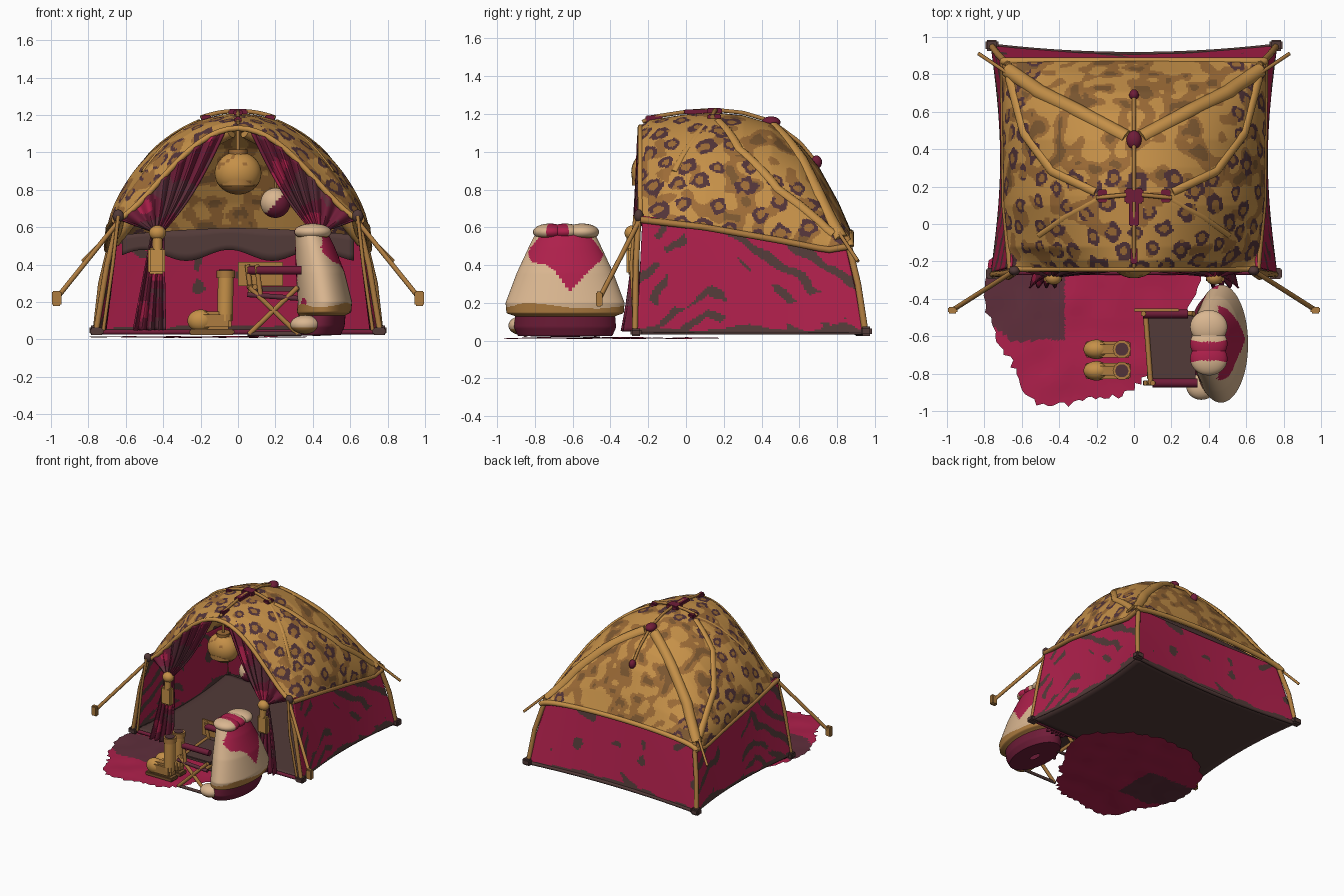
import bpy, bmesh, math, random
from mathutils import Vector, noise, kdtree

random.seed(4)
if "Cube" in bpy.data.objects:
    bpy.data.objects.remove(bpy.data.objects["Cube"])


def material(name, *rgb):
    m = bpy.data.materials.new(name)
    m.use_nodes = True
    m.diffuse_color = (*rgb, 1)
    m.node_tree.nodes["Principled BSDF"].inputs["Base Color"].default_value = (*rgb, 1)
    return m


GOLD = material("gold", 0.56, 0.28, 0.065)
TAN = material("camo brown", 0.34, 0.15, 0.038)
BROWN = material("deep camo brown", 0.2, 0.095, 0.03)
SPOT = material("spot brown", 0.085, 0.034, 0.04)
PINK = material("magenta", 0.42, 0.014, 0.07)
WINE = material("deep magenta", 0.16, 0.012, 0.04)
PLUM = material("plum", 0.115, 0.028, 0.045)
CREAM = material("cream", 0.7, 0.47, 0.28)
DARK = material("charcoal brown", 0.085, 0.043, 0.04)
WOOD = material("wood", 0.42, 0.2, 0.05)


def finish(name, mesh, mats, rule=None, solid=0):
    ob = bpy.data.objects.new(name, mesh)
    bpy.context.collection.objects.link(ob)
    for m in mats:
        mesh.materials.append(m)
    for p in mesh.polygons:
        p.use_smooth = True
        if rule:
            p.material_index = mats.index(rule(p.center))
    if solid:
        mod = ob.modifiers.new("thickness", "SOLIDIFY")
        mod.thickness = solid
        mod.offset = 0
    bpy.context.view_layer.objects.active = ob
    ob.select_set(True)
    bpy.ops.object.shade_smooth_by_angle(angle=0.8)
    ob.select_set(False)


def grid(name, fn, nu, nv, mats, rule=None, solid=0):
    verts = [fn(i / nu, j / nv) for j in range(nv + 1) for i in range(nu + 1)]
    w = nu + 1
    faces = [(j * w + i, j * w + i + 1, (j + 1) * w + i + 1, (j + 1) * w + i)
             for j in range(nv) for i in range(nu)]
    mesh = bpy.data.meshes.new(name)
    mesh.from_pydata(verts, [], faces)
    finish(name, mesh, mats, rule, solid)


def solid_part(name, loc, size, mats, rule=None, block=False):
    bm = bmesh.new()
    if block:
        bmesh.ops.create_cube(bm, size=1)
    else:
        bmesh.ops.create_uvsphere(bm, u_segments=28, v_segments=18, radius=1)
    for v in bm.verts:
        v.co = Vector(a * b + c for a, b, c in zip(v.co, size, loc))
    if block:
        bmesh.ops.bevel(bm, geom=bm.edges[:], offset=min(size) * 0.2, segments=2, affect="EDGES")
    mesh = bpy.data.meshes.new(name)
    bm.to_mesh(mesh)
    finish(name, mesh, mats, rule)


def ball(name, loc, size, *mats, rule=None):
    solid_part(name, loc, size, list(mats), rule)


def box(name, loc, size, mat):
    solid_part(name, loc, size, [mat], block=True)


def tube(name, pts, r, mat):
    cu = bpy.data.curves.new(name, "CURVE")
    cu.dimensions = "3D"
    cu.bevel_depth = r
    cu.bevel_resolution = 3
    cu.use_fill_caps = True
    sp = cu.splines.new("POLY")
    sp.points.add(len(pts) - 1)
    for p, co in zip(sp.points, pts):
        p.co = (*co, 1)
    cu.materials.append(mat)
    bpy.context.collection.objects.link(bpy.data.objects.new(name, cu))


def table(keys, x):
    for (a, p), (b, q) in zip(keys, keys[1:]):
        if x <= b:
            return p + (q - p) * max(0, (x - a) / (b - a))
    return keys[-1][1]


# Canopy shape: height over the plan
RIDGE = [(-.24, 1.13), (-.19, 1.16), (0, 1.19), (.15, 1.2), (.3, 1.185), (.45, 1.14),
         (.6, 1.03), (.7, .91), (.8, .73), (.87, .57)]
HEM = [(-.24, .64), (.1, .6), (.5, .53), (.75, .48), (.87, .5)]
POWER = [(-.24, 3.3), (-.12, 1.9), (.1, 1.4), (.6, 1.2), (.87, 1)]
WIDTH = [(-.24, .66), (.1, .69), (.87, .7)]


def height(x, y):
    c = math.sqrt(max(0, 1 - (x / table(WIDTH, y)) ** 2))
    lo = table(HEM, y)
    return lo + (table(RIDGE, y) - lo) * c ** table(POWER, y)


def canopy(u, v):
    y = -.24 + 1.11 * v
    x = table(WIDTH, y) * math.sin((u - .5) * math.pi)
    return (x, y, height(x, y))


# Scattered rosette centres, kept off the back and the crown
centres = []
for k in range(3000):
    p = Vector(canopy(random.random(), random.random()))
    if (p.y < .25 or abs(p.x) > .52) and all((p - q).length > .115 for q in centres):
        centres.append(p)
rosettes = kdtree.KDTree(len(centres))
for k, p in enumerate(centres):
    rosettes.insert(p, k)
rosettes.balance()


def leopard(c):
    n = noise.noise(c * 11)
    near, k, d = rosettes.find(c)
    d *= 1 + .45 * noise.noise(c * 24)
    r = .038 + .004 * (k % 5)
    if d < r:
        return SPOT if d > r * .5 and noise.noise(c * 17) > -.3 else TAN
    if n > .33:
        return BROWN if c.y > .2 else TAN
    return TAN if n > (.02 if c.y > .2 else .2) else GOLD


grid("canopy", canopy, 230, 160, [GOLD, TAN, BROWN, SPOT], leopard, .016)
tube("canopy_front_hem", [canopy(i / 40, 0) for i in range(41)], .016, GOLD)
tube("canopy_back_hem", [canopy(i / 40, 1) for i in range(41)], .02, GOLD)


def on_canopy(path, lift):
    pts = []
    for (x0, y0), (x1, y1) in zip(path, path[1:]):
        for k in range(9):
            x, y = x0 + (x1 - x0) * k / 8, y0 + (y1 - y0) * k / 8
            pts.append((x, y, height(x, y) + lift))
    return pts


# Pole frame on top, with hubs
tube("ridge_pole", on_canopy([(0, -.23), (0, .16), (0, .45), (0, .7)], .022), .011, WOOD)
tube("cross_pole", on_canopy([(-.2, .14), (0, .16), (.2, .14)], .022), .012, WOOD)
box("top_hub", (0, .15, 1.215), (.1, .08, .035), WINE)
box("hub_strap", (0, .06, 1.212), (.055, .14, .025), WINE)
ball("rear_hub", (0, .45, 1.155), (.04, .05, .032), WINE)
ball("back_toggle", (0, .69, .945), (.026, .03, .035), WINE)
box("front_hub", (0, -.17, 1.175), (.035, .09, .035), WINE)


# Lower walls, striped
def wall(name, a, b, top_a, top_b, bow, back):
    a, b, ta, tb, bow = map(Vector, (a, b, top_a, top_b, bow))

    def fn(u, v):
        lo, hi = a.lerp(b, u), ta.lerp(tb, u)
        return lo.lerp(hi, v) + bow * math.sin(math.pi * u) * (1 - .6 * v)

    def stripes(c):
        n = noise.noise(c * 6)
        if c.z < .07 + .04 * n:
            return DARK
        if back:
            return DARK if noise.noise(c * 7) > .42 else PINK
        slant = c.y * .55 if c.y > .12 else -c.y * .8
        wave = math.sin((c.z * .9 + slant) * 42 + n * 3)
        return DARK if wave > .45 and noise.noise(c * 5 + Vector((3, 1, 7))) > -.12 else PINK

    grid(name, fn, 100, 54, [PINK, DARK], stripes, .012)


for s, side in ((1, "left"), (-1, "right")):
    wall(side + "_wall", (s * .76, -.26, .04), (s * .76, .95, .04),
         (s * .655, -.23, .66), (s * .67, .84, .52), (-s * .05, 0, 0), False)
wall("back_wall", (-.76, .95, .04), (.76, .95, .04),
     (-.66, .84, .54), (.66, .84, .54), (0, -.045, 0), True)


# Dark inner band over the back wall
def liner(u, v):
    low = .45 + .03 * math.sin(u * 17)
    top = .56 + .035 * math.sin(u * math.pi)
    return (-.62 + 1.24 * u, .8, low + (top - low) * v)


grid("back_liner", liner, 40, 4, [DARK], None, .008)


# Groundsheet with pulled-in edges
def floor(u, v):
    a, b = u * 2 - 1, v * 2 - 1
    x = a * (.76 - .05 * (1 - b * b))
    return (x, .345 + b * .605 - (.045 * (1 - a * a) if b > 0 else 0) * b, .04)


grid("groundsheet", floor, 24, 24, [DARK], None, .014)
tube("groundsheet_back_edge", [floor(i / 20, 1) for i in range(21)], .015, DARK)
tube("groundsheet_front_edge", [floor(i / 20, 0) for i in range(21)], .014, WINE)

for s, side in ((1, "left_"), (-1, "right_")):
    # Padded sleeves and toggles
    tube(side + "rear_sleeve", on_canopy([(s * .04, .46), (s * .3, .6), (s * .5, .7), (s * .67, .82)], -.014), .042, GOLD)
    tube(side + "side_sleeve", on_canopy([(s * .2, .17), (s * .43, .28), (s * .58, .48), (s * .66, .78)], -.013), .03, GOLD)
    tube(side + "front_sleeve", on_canopy([(s * .18, .14), (s * .36, .04), (s * .5, -.06)], -.012), .022, GOLD)
    tube(side + "canopy_hem", [canopy((s + 1) / 2, i / 20) for i in range(21)], .018, WOOD)
    box(side + "toggle", (s * .17, .15, 1.185), (.05, .07, .03), WINE)
    # Corner poles, feet, guys and pegs
    tube(side + "front_pole", [(s * .76, -.27, .04), (s * .7, -.265, .4), (s * .63, -.25, .68)], .016, WOOD)
    tube(side + "front_brace", [(s * .72, -.27, .05), (s * .67, -.29, .4), (s * .64, -.27, .66)], .01, WOOD)
    tube(side + "back_pole", [(s * .76, .95, .04), (s * .73, .91, .3), (s * .67, .85, .55)], .018, WOOD)
    tube(side + "front_guy", [(s * .64, -.25, .63), (s * .97, -.46, .22)], .013, WOOD)
    tube(side + "back_guy", [(s * .68, .81, .57), (s * .83, .91, .42)], .01, WOOD)
    box(side + "peg", (s * .97, -.46, .22), (.05, .035, .08), WOOD)
    box(side + "front_foot", (s * .755, -.265, .045), (.07, .06, .04), DARK)
    box(side + "back_foot", (s * .76, .955, .05), (.07, .06, .05), DARK)
    ball(side + "corner_knot", (s * .64, -.25, .66), (.03, .025, .035), DARK)

    # Tied door curtain
    def upper(u, v):
        x = .07 + .56 * u
        p = Vector((x, -.235, height(x, -.24) - .01)).lerp(Vector((.4 + .06 * u, -.27, .58)), v)
        p.z -= .05 * math.sin(math.pi * v) * (1 - u)
        p.y += .018 * math.sin(u * 40) * (1 - v * .5)
        return (s * p.x, p.y, p.z)

    def lower(u, v):
        x0, x1 = .4 + .06 * u, .39 + .17 * u
        return (s * (x0 + (x1 - x0) * v), -.265 - .04 * v * v + .025 * math.sin(u * 24) * (.4 + v), .58 - .53 * v)

    def folds(c):
        n = noise.noise(c * 7)
        return PLUM if n > .15 else PINK if n < -.42 else WINE

    grid(side + "curtain_top", upper, 60, 24, [WINE, PLUM, PINK], folds, .012)
    grid(side + "curtain_drop", lower, 40, 24, [WINE, PLUM, PINK], folds, .012)
    # Tassel
    ball(side + "tassel_knot", (s * .43, -.285, .57), (.045, .04, .04), GOLD)
    tube(side + "tassel_cord", [(s * .43, -.29, .57), (s * .43, -.29, .48)], .026, GOLD)
    box(side + "tassel_skirt", (s * .435, -.29, .42), (.09, .05, .14), GOLD)

# Hanging lantern and bauble
ball("lantern", (0, -.19, .89), (.125, .1, .115), GOLD, TAN,
     rule=lambda c: TAN if c.z < .84 or noise.noise(c * 14) > .3 else GOLD)
tube("lantern_base", [(0, -.19, .82), (0, -.19, .855)], .1, WOOD)
tube("lantern_cap", [(0, -.19, .98), (0, -.19, 1.015)], .05, TAN)
tube("lantern_cord", [(0, -.19, 1), (0, -.19, 1.15)], .01, WOOD)
ball("bauble", (.2, -.14, .73), (.08, .075, .08), CREAM, WINE,
     rule=lambda c: CREAM if c.z - c.x > .53 else WINE)
tube("bauble_cord", [(.2, -.14, .8), (.2, -.14, 1.05)], .006, WOOD)

# Ragged mat, reaching under the groundsheet
RADII = (.5, .72, .7, .68, .66, .6, .53, .47, .54, .43, .46, .42, .5)
JAG = [random.uniform(-.02, .015) for k in range(120)]


def mat(u, v):
    a = u * 12
    i = min(int(a), 11)
    r = (RADII[i] + (RADII[i + 1] - RADII[i]) * (a - i) + JAG[round(u * 120) % 120]) * v
    x, y = -.25 + r * math.cos(u * math.tau), -.5 + r * math.sin(u * math.tau)
    return (x, y, .014 + .008 * noise.noise(Vector((x, y, 0)) * 6))


def mat_colour(c):
    edge = .03 * noise.noise(c * 9)
    return PLUM if c.x < -.37 and -.62 + edge < c.y < -.25 and c.y > -1.15 - c.x * .8 + edge else PINK


grid("mat", mat, 120, 40, [PINK, PLUM], mat_colour)

# Pair of boots
for y, side in ((-.67, "rear"), (-.785, "front")):
    box(side + "_boot_sole", (-.14, y, .04), (.24, .085, .03), BROWN)
    ball(side + "_boot_toe", (-.2, y, .1), (.07, .052, .06), GOLD)
    box(side + "_boot_foot", (-.12, y, .1), (.17, .085, .1), WOOD)
    tube(side + "_boot_shaft", [(-.07, y, .1), (-.065, y, .34)], .044, GOLD)
    tube(side + "_boot_cuff", [(-.065, y, .33), (-.065, y, .37)], .049, WOOD)
    tube(side + "_boot_opening", [(-.065, y, .35), (-.065, y, .374)], .036, SPOT)

# Folding chair
box("chair_seat", (.2, -.66, .27), (.26, .34, .025), DARK)
box("chair_panel", (.12, -.46, .35), (.24, .015, .13), WOOD)
for y, x, side in ((-.48, 0, "rear"), (-.85, .05, "front")):
    tube(side + "_leg_a", [(.06, y, .03), (.32, y, .28)], .014, WOOD)
    tube(side + "_leg_b", [(.32, y, .03), (.06, y, .28)], .014, WOOD)
    tube(side + "_arm_post", [(.07 + x, y, .24), (.05 + x, y, .4)], .014, WOOD)
    tube(side + "_arm_pad", [(.05 + x, y, .37), (.29 + x, y, .37)], .024, WINE)
    tube(side + "_side_rail", [(.05, y, .24), (.32, y, .22)], .014, PLUM)
    tube(side + "_foot_rail", [(.05, y, .03), (.34, y, .03)], .012, DARK)
tube("seat_front_rail", [(.09, -.86, .28), (.06, -.46, .28)], .014, WOOD)

# Large padded bundle behind the chair
PROFILE = [(0, (.42, .02, .05, .02)), (.06, (.42, .13, .25, .025)), (.14, (.43, .14, .27, .07)),
           (.24, (.45, .125, .265, .13)), (.29, (.46, .145, .31, .145)), (.42, (.465, .145, .315, .2)),
           (.65, (.44, .13, .255, .36)), (.85, (.41, .105, .19, .5)), (.95, (.395, .09, .16, .56)), (1, (.39, .01, .02, .58))]


def bundle(u, v):
    cx, hx, hy, z = (table([(k, q[i]) for k, q in PROFILE], v) for i in range(4))
    return (cx + hx * math.cos(u * math.tau), -.64 + hy * math.sin(u * math.tau), z)


def patches(c):
    n = noise.noise(c * 6)
    if c.z < .185 + .02 * n:
        return WINE if c.z < .13 else WOOD
    if c.x > .45:
        return PINK if c.z > .28 + .9 * abs(c.y + .62) + .08 * n else CREAM
    return PINK if noise.noise(c * 6 + Vector((.4, .1, 2.3))) > .17 else CREAM


grid("bundle", bundle, 100, 84, [CREAM, PINK, WINE, WOOD], patches)
for k, y in enumerate((-.72, -.64, -.55)):
    ball("bundle_roll_%d" % k, (.4, y, .575), (.1, .09, .045), CREAM, PINK, WOOD,
         rule=lambda c: WOOD if c.z < .55 else PINK if abs(c.y + .68) < .05 else CREAM)
ball("bundle_pocket", (.36, -.87, .08), (.08, .07, .05), CREAM, WOOD,
     rule=lambda c: WOOD if c.z < .065 else CREAM)
